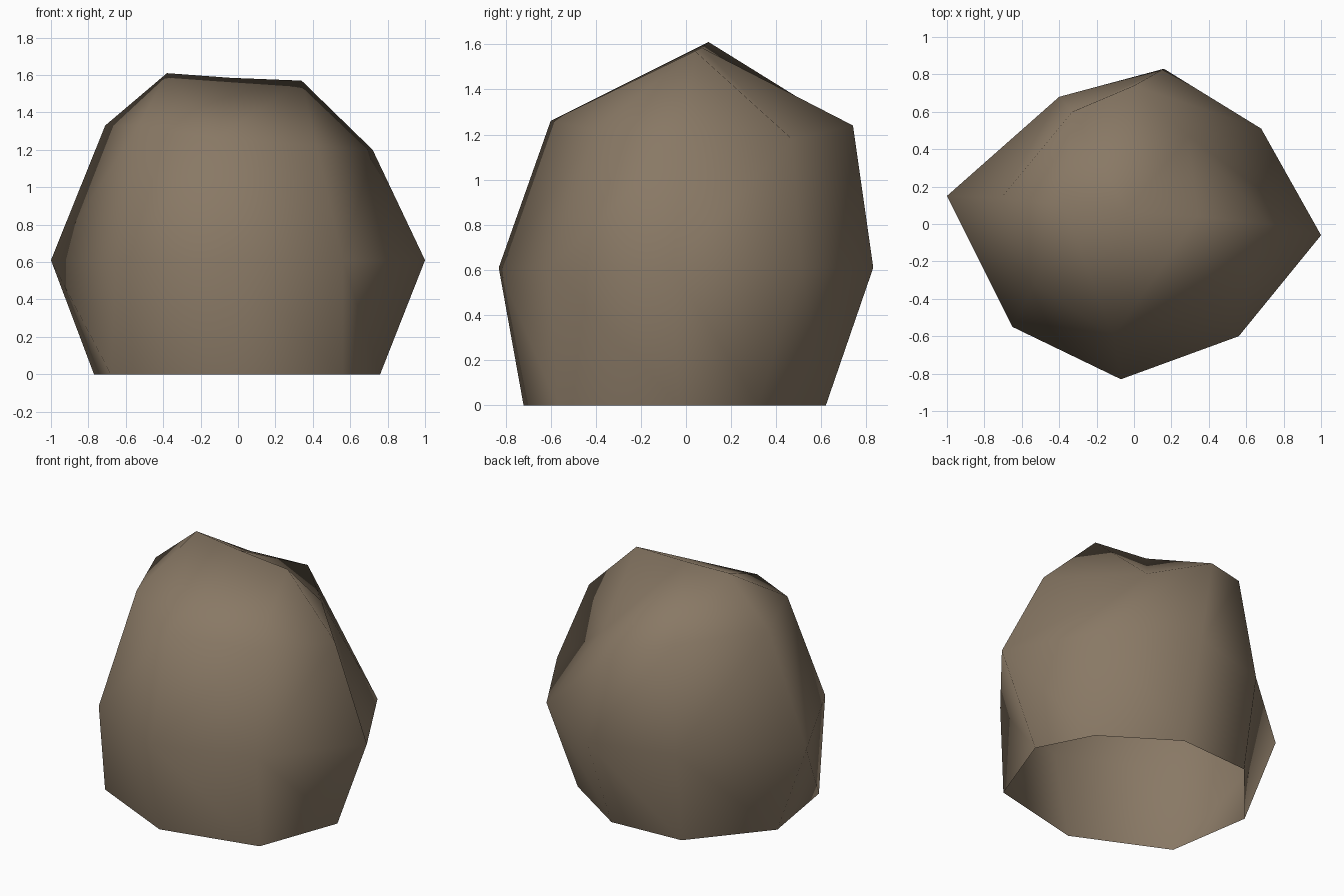
import bpy
import bmesh

default_cube = bpy.data.objects.get("Cube")
if default_cube:
    bpy.data.objects.remove(default_cube, do_unlink=True)


def make_material(name, colour):
    material = bpy.data.materials.new(name)
    material.use_nodes = True
    material.diffuse_color = colour
    shader = material.node_tree.nodes["Principled BSDF"]
    shader.inputs["Base Color"].default_value = colour
    shader.inputs["Roughness"].default_value = 0.9
    return material


def add_ring(bm, points):
    return [bm.verts.new(point) for point in points]


def bridge_rings(bm, first, second):
    """Join two rings with triangles, the diagonals running from first to second."""
    count = len(first)
    for i in range(count):
        j = (i + 1) % count
        bm.faces.new((first[i], first[j], second[j]))
        bm.faces.new((first[i], second[j], second[i]))


# Eight-sided outlines, listed counter-clockwise starting from the left side
foot_outline = [(.76, -.03), (.58, .32), (.12, .62), (-.38, .59),
                (-.77, .13), (-.68, -.44), (-.08, -.72), (.56, -.57)]
waist_outline = [(1, -.06), (.68, .51), (.16, .83), (-.4, .68),
                 (-1, .15), (-.65, -.55), (-.07, -.83), (.56, -.6)]
shoulder_points = [(.72, 0, 1.2), (.29, .47, 1.18), (0, .74, 1.24),
                   (-.33, .6, 1.3), (-.71, .14, 1.33), (-.53, -.32, 1.33),
                   (-.11, -.6, 1.26), (.42, -.4, 1.22)]
ridge_points = [(.34, .04, 1.57), (-.04, .07, 1.585), (-.38, .1, 1.61)]

# Boulder sides, open underneath
bm = bmesh.new()
foot = add_ring(bm, [(x, y, 0) for x, y in foot_outline])
waist = add_ring(bm, [(x, y, .61) for x, y in waist_outline])
shoulder = add_ring(bm, shoulder_points)
bridge_rings(bm, waist, foot)
bridge_rings(bm, waist, shoulder)

# Crown: a short ridge, with triangles fanning down from its peaks and saddle
left_peak, saddle, right_peak = add_ring(bm, ridge_points)
left, back_left, back, back_right, right, front_right, front, front_left = shoulder
crown_faces = [
    (left, back_left, left_peak),
    (front_left, left, left_peak),
    (front, front_left, left_peak),
    (saddle, front, left_peak),
    (right_peak, front, saddle),
    (right_peak, front_right, front),
    (right, front_right, right_peak),
    (back_right, right, right_peak),
    (saddle, back_right, right_peak),
    (saddle, back, back_right),
    (saddle, back_left, back),
    (left_peak, back_left, saddle),
]
for corners in crown_faces:
    bm.faces.new(corners)

bmesh.ops.recalc_face_normals(bm, faces=bm.faces)
for face in bm.faces:
    face.smooth = True

mesh = bpy.data.meshes.new("boulder")
bm.to_mesh(mesh)
bm.free()
mesh.materials.append(make_material("stone brown", (.25, .19, .13, 1)))
boulder = bpy.data.objects.new("boulder", mesh)
bpy.context.collection.objects.link(boulder)
